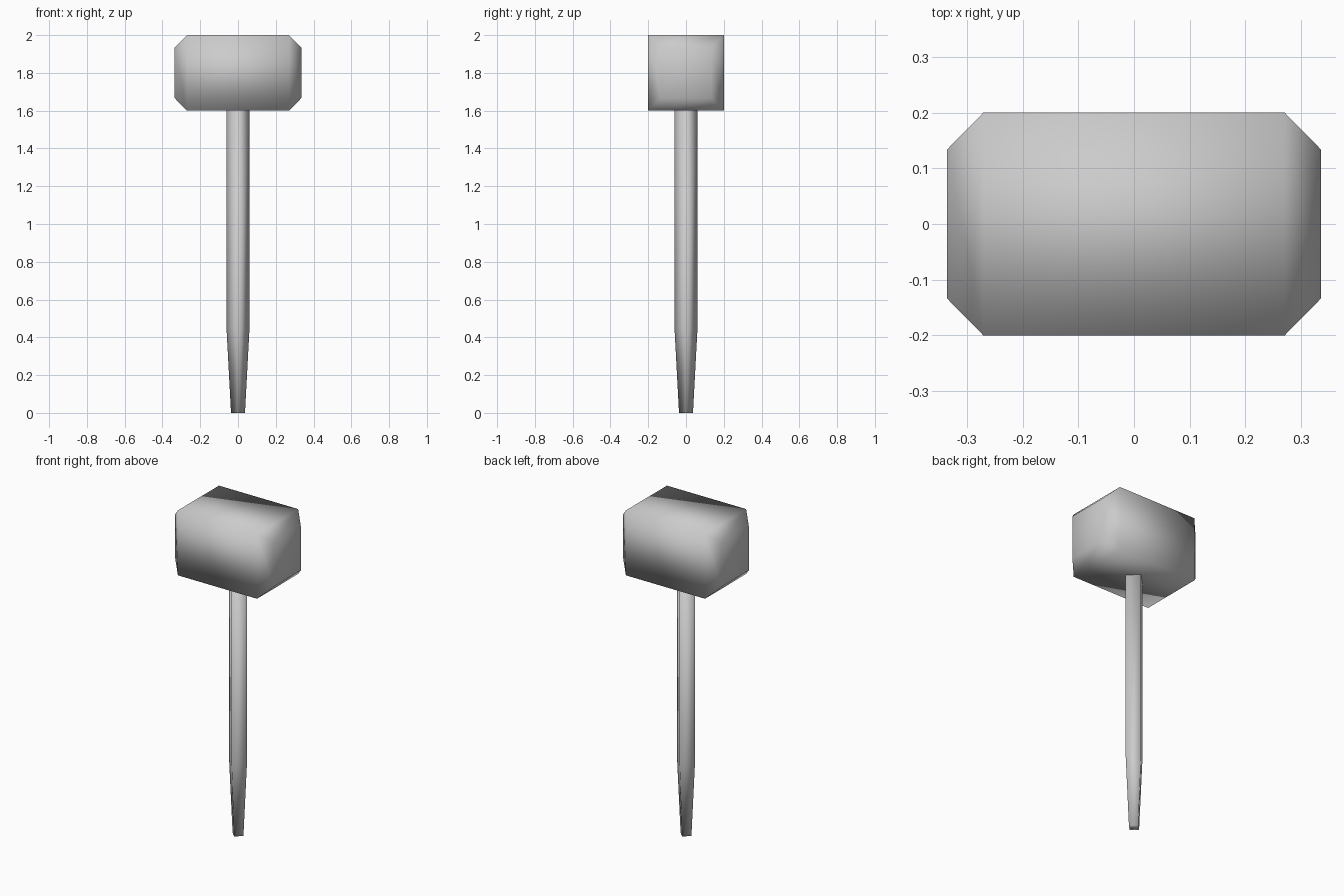
import bpy, bmesh

if "Cube" in bpy.data.objects:
    bpy.data.objects.remove(bpy.data.objects["Cube"])


def loft(name, rings):
    """Bridge equal-sized rings of points into a capped, smooth-shaded solid."""
    bm = bmesh.new()
    loops = [[bm.verts.new(p) for p in ring] for ring in rings]
    n = len(loops[0])
    for a, b in zip(loops, loops[1:]):
        for i in range(n):
            j = (i + 1) % n
            bm.faces.new((a[i], a[j], b[j], b[i]))
    bm.faces.new(loops[0])
    bm.faces.new(loops[-1])
    bmesh.ops.recalc_face_normals(bm, faces=bm.faces)
    for f in bm.faces:
        f.smooth = True
    mesh = bpy.data.meshes.new(name)
    bm.to_mesh(mesh)
    bm.free()
    obj = bpy.data.objects.new(name, mesh)
    bpy.context.collection.objects.link(obj)
    return obj


def square(x, h, zc=1.8):
    return [(x, -h, zc - h), (x, h, zc - h), (x, h, zc + h), (x, -h, zc + h)]


def diamond(z, r):
    return [(r, 0, z), (0, r, z), (-r, 0, z), (0, -r, z)]


# Head: square block with chamfered striking ends
loft("mallet_head", [square(x, h) for x, h in
                     ((-0.335, 0.134), (-0.27, 0.2), (0.27, 0.2), (0.335, 0.134))])

# Handle: four-sided shaft, corners on the axes, tapering to the foot
loft("mallet_handle", [diamond(z, r) for z, r in
                       ((0.0, 0.037), (0.45, 0.061), (1.62, 0.061))])
